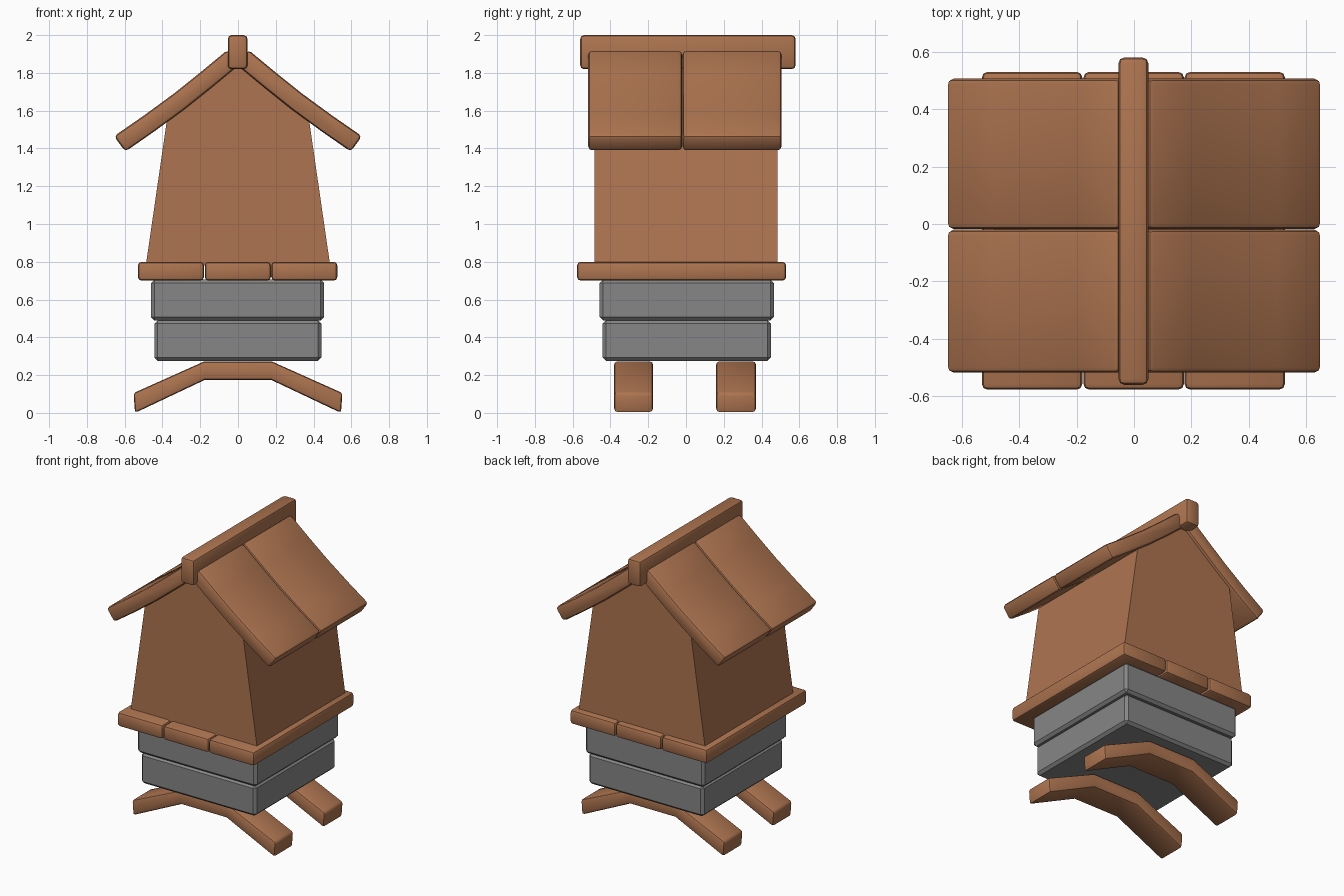
import bpy, bmesh, math

if "Cube" in bpy.data.objects:
    bpy.data.objects.remove(bpy.data.objects["Cube"])


def material(name, rgb):
    m = bpy.data.materials.new(name)
    m.diffuse_color = (*rgb, 1)
    m.use_nodes = True
    m.node_tree.nodes["Principled BSDF"].inputs["Base Color"].default_value = m.diffuse_color
    return m


WOOD = material("warm_wood", (0.42, 0.175, 0.08))
STONE = material("grey_stone", (0.24, 0.24, 0.24))


def prism(name, profile, y0, y1, mat, bevel=0.02, segments=2):
    """Extrude an xz outline from y0 to y1 and round its edges."""
    bm = bmesh.new()
    face = bm.faces.new([bm.verts.new((x, y0, z)) for x, z in profile])
    out = bmesh.ops.extrude_face_region(bm, geom=[face])
    for v in out["geom"]:
        if isinstance(v, bmesh.types.BMVert):
            v.co.y = y1
    bmesh.ops.recalc_face_normals(bm, faces=bm.faces)
    if bevel:
        sharp = [e for e in bm.edges if e.calc_face_angle() > math.radians(35)]
        bmesh.ops.bevel(bm, geom=sharp, offset=bevel, segments=segments,
                        profile=0.5, affect='EDGES')
    me = bpy.data.meshes.new(name)
    bm.to_mesh(me)
    bm.free()
    me.materials.append(mat)
    ob = bpy.data.objects.new(name, me)
    bpy.context.collection.objects.link(ob)
    if segments > 1 and bevel:
        bpy.ops.object.select_all(action='DESELECT')
        ob.select_set(True)
        bpy.context.view_layer.objects.active = ob
        bpy.ops.object.shade_smooth_by_angle(angle=math.radians(35))
    return ob


def box(name, x0, x1, y0, y1, z0, z1, mat, bevel=0.02, segments=2):
    return prism(name, [(x0, z0), (x1, z0), (x1, z1), (x0, z1)],
                 y0, y1, mat, bevel, segments)


# bent feet
foot = [(-0.553, 0.105), (-0.18, 0.272), (0.18, 0.272), (0.553, 0.105),
        (0.545, 0.0), (0.175, 0.175), (-0.175, 0.175), (-0.545, 0.0)]
prism("front_foot", foot, -0.38, -0.175, WOOD, 0.015)
prism("back_foot", foot, 0.16, 0.37, WOOD, 0.015)

# stone base slabs
box("lower_stone", -0.443, 0.441, -0.441, 0.449, 0.275, 0.49, STONE, 0.018, 1)
box("upper_stone", -0.461, 0.456, -0.457, 0.465, 0.49, 0.705, STONE, 0.018, 1)

# floor planks
for i, (x0, x1) in enumerate([(-0.53, -0.18), (-0.176, 0.174), (0.176, 0.526)]):
    box(f"floor_plank_{i + 1}", x0, x1, -0.577, 0.53, 0.7, 0.8, WOOD)

# house body with tapering walls
body = prism("house_body", [(-0.488, 0.78), (0.488, 0.78), (0.375, 1.56),
                            (0, 1.85), (-0.375, 1.56)], -0.485, 0.485, WOOD, 0)

# octagonal entrance hole
cut_mesh = bpy.data.meshes.new("hole_cutter")
bm = bmesh.new()
bmesh.ops.create_cone(bm, cap_ends=True, segments=8, radius1=0.157, radius2=0.143, depth=0.2)
for v in bm.verts:
    x, y, z = v.co
    c, s = math.cos(math.pi / 8), math.sin(math.pi / 8)
    if abs(math.atan2(y, x) % (math.pi / 4)) < 0.01 or \
            abs(math.atan2(y, x) % (math.pi / 4) - math.pi / 4) < 0.01:
        x, y = x * c - y * s, x * s + y * c
    v.co = (x, z - 0.485, y + 1.183)
bmesh.ops.recalc_face_normals(bm, faces=bm.faces)
bm.to_mesh(cut_mesh)
bm.free()
cut_mesh.materials.append(WOOD)
cutter = bpy.data.objects.new("hole_cutter", cut_mesh)
cutter.hide_render = True
bpy.context.collection.objects.link(cutter)
mod = body.modifiers.new("hole", 'BOOLEAN')
mod.operation, mod.solver, mod.object = 'DIFFERENCE', 'EXACT', cutter
bpy.context.view_layer.objects.active = body
bpy.ops.object.modifier_apply(modifier=mod.name)
bpy.data.objects.remove(cutter)

# slightly sagging roof panels, two on each side
roof = [(0.055, 1.922), (0.20, 1.802), (0.34, 1.69), (0.50, 1.573), (0.656, 1.465),
        (0.597, 1.383), (0.44, 1.492), (0.28, 1.610), (0.14, 1.722), (-0.005, 1.842)]
for side, sx in (("right", 1), ("left", -1)):
    outline = [(sx * x, z) for x, z in roof]
    prism(f"{side}_front_roof_panel", outline, -0.518, -0.02, WOOD)
    prism(f"{side}_back_roof_panel", outline, -0.018, 0.506, WOOD)

# ridge beam
box("ridge_beam", -0.054, 0.05, -0.56, 0.58, 1.82, 2.0, WOOD)
